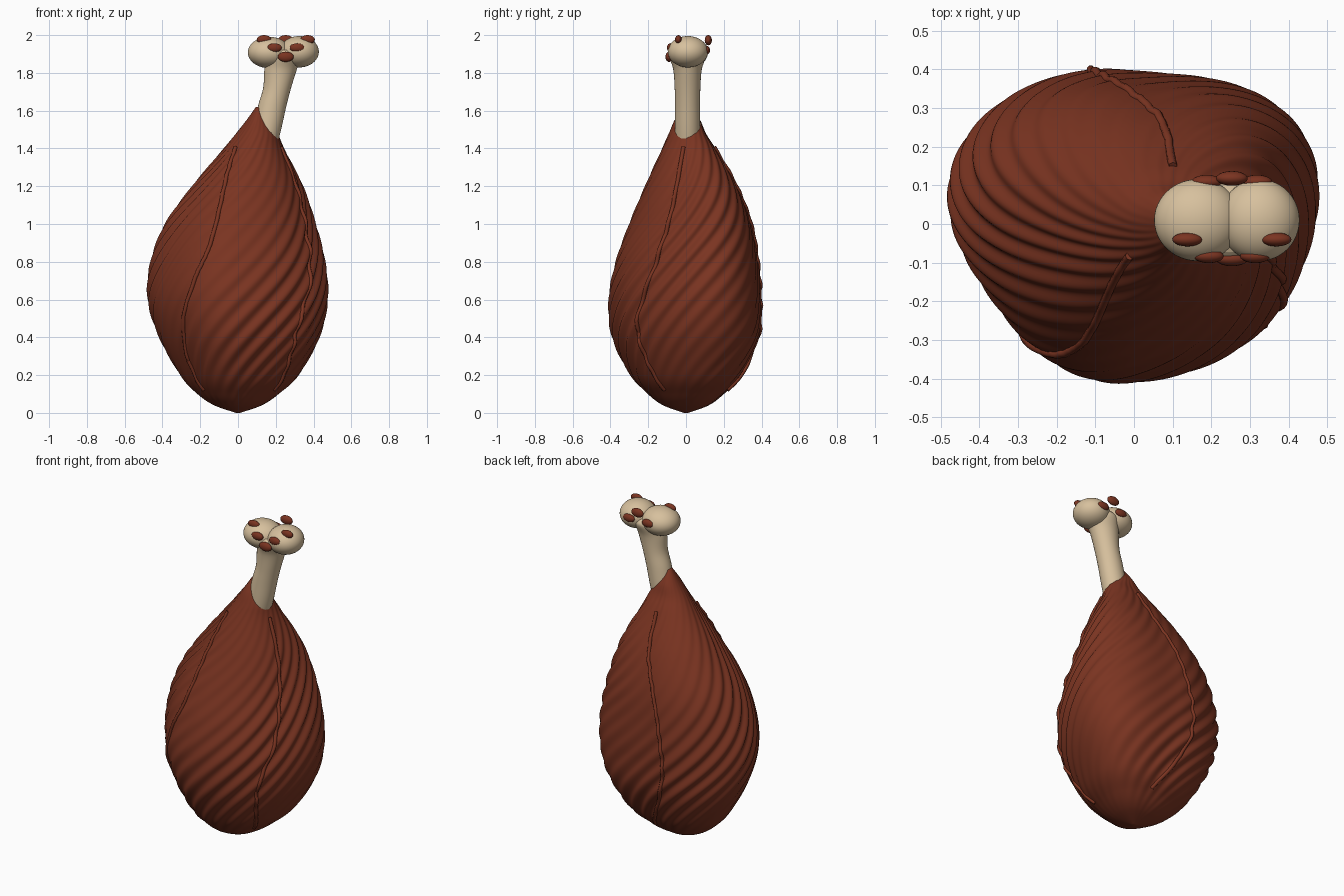
import bpy, bmesh, math
from mathutils import Vector

if "Cube" in bpy.data.objects:
    bpy.data.objects.remove(bpy.data.objects["Cube"])

def material(name, rgb):
    m = bpy.data.materials.new(name)
    m.diffuse_color = (*rgb, 1)
    m.use_nodes = True
    m.node_tree.nodes["Principled BSDF"].inputs["Base Color"].default_value = m.diffuse_color
    return m

MEAT = material("roast brown", (0.195, 0.034, 0.015))
BONE = material("bone cream", (0.68, 0.53, 0.34))

def finish(obj, mat, angle=60):
    obj.data.materials.append(mat)
    bpy.ops.object.select_all(action='DESELECT')
    obj.select_set(True)
    bpy.context.view_layer.objects.active = obj
    bpy.ops.object.shade_smooth_by_angle(angle=math.radians(angle))

def spline(keys, t):
    """Catmull-Rom through a list of equal-length tuples."""
    i = min(int(t), len(keys) - 2)
    u = t - i
    p = [keys[max(0, min(len(keys) - 1, i + k))] for k in (-1, 0, 1, 2)]
    return [0.5 * (2*b + (c - a)*u + (2*a - 5*b + 4*c - d)*u*u + (3*b - a - 3*c + d)*u**3)
            for a, b, c, d in zip(*p)]

def loft(name, rings, mat):
    """Skin closed rings of points and cap both ends."""
    bm = bmesh.new()
    loops = [[bm.verts.new(p) for p in r] for r in rings]
    n = len(loops[0])
    for a, b in zip(loops, loops[1:]):
        for j in range(n):
            bm.faces.new((a[j], a[(j+1) % n], b[(j+1) % n], b[j]))
    bm.faces.new(loops[0][::-1])
    bm.faces.new(loops[-1])
    me = bpy.data.meshes.new(name)
    bm.to_mesh(me)
    bm.free()
    obj = bpy.data.objects.new(name, me)
    bpy.context.collection.objects.link(obj)
    finish(obj, mat)
    return obj

# Meat profile: z, left x, right x, front y, back y
PROFILE = [
    (0.00, -0.01, 0.01, -0.01, 0.01), (0.04, -0.125, 0.125, -0.12, 0.12),
    (0.10, -0.215, 0.215, -0.20, 0.20), (0.20, -0.305, 0.32, -0.29, 0.29),
    (0.40, -0.415, 0.43, -0.385, 0.38), (0.60, -0.472, 0.472, -0.405, 0.395),
    (0.80, -0.455, 0.455, -0.37, 0.38), (1.00, -0.38, 0.405, -0.30, 0.345),
    (1.20, -0.24, 0.34, -0.215, 0.27), (1.40, -0.075, 0.243, -0.125, 0.155),
    (1.48, -0.01, 0.21, -0.09, 0.105), (1.55, 0.045, 0.165, -0.06, 0.075),
    (1.62, 0.095, 0.125, -0.015, 0.025)]
TWIST, RIDGES = 2.1, 24

def meat_point(key, a):
    z, x0, x1, y0, y1 = key
    fade = min(1, z / 0.25) * min(1, (1.62 - z) / 0.3)
    phi = a - TWIST * z
    # spiral ridges, strongest on two opposite sides
    amp = 0.5 - 0.5 * math.cos(2 * (phi + math.radians(27)))
    ridge = fade * (0.006 + 0.018 * amp) * math.sin(RIDGES * phi)
    # soft three-cornered cross-section, fuller on the right
    f = 1 + 0.06 * math.cos(3 * (a - math.radians(20))) + ridge
    f += math.sin(2*a)**2 * (0.075 if math.cos(a) > 0 else -0.045)
    fx = (f * math.cos(a) - 0.032) / 1.012
    fy = (f * math.sin(a) + 0.048) / 1.003
    return Vector(((x0+x1)/2 + (x1-x0)/2*fx, (y0+y1)/2 + (y1-y0)/2*fy, z))

N, STEPS = 240, 216
keys = [spline(PROFILE, (len(PROFILE) - 1) * i / STEPS) for i in range(STEPS + 1)]
loft("meat", [[meat_point(k, 2*math.pi*j/N) for j in range(N)] for k in keys], MEAT)

# Veins lying on the meat: guide points (x, y, z) snapped to its surface
VEINS = [
    [(-0.035, -0.12, 1.41), (-0.07, -0.22, 1.1), (-0.13, -0.31, 0.87), (-0.22, -0.34, 0.68),
     (-0.31, -0.28, 0.4), (-0.31, -0.23, 0.25), (-0.24, -0.17, 0.12)],
    [(0.24, -0.02, 1.41), (0.37, -0.09, 1.1), (0.41, -0.18, 0.8), (0.33, -0.26, 0.5),
     (0.28, -0.23, 0.35), (0.21, -0.13, 0.12)],
    [(0.11, 0.17, 1.41), (0.08, 0.25, 1.2), (0.0, 0.33, 1.0), (-0.06, 0.36, 0.8),
     (-0.10, 0.40, 0.5), (0.06, 0.20, 0.12)]]
for v, guide in enumerate(VEINS):
    cu = bpy.data.curves.new(f"vein_{v+1}", 'CURVE')
    cu.dimensions = '3D'
    cu.bevel_depth = 0.011
    cu.bevel_resolution = 2
    cu.use_fill_caps = True
    sp = cu.splines.new('POLY')
    count = 70
    sp.points.add(count)
    for i in range(count + 1):
        x, y, z = spline(guide, (len(guide) - 1) * i / count)
        k = min(keys, key=lambda q: abs(q[0] - z))
        a = math.atan2((y - (k[3]+k[4])/2) / (k[4]-k[3]), (x - (k[1]+k[2])/2) / (k[2]-k[1]))
        sp.points[i].co = (*meat_point(k, a), 1)
    obj = bpy.data.objects.new(f"vein_{v+1}", cu)
    bpy.context.collection.objects.link(obj)
    bpy.ops.object.select_all(action='DESELECT')
    obj.select_set(True)
    bpy.context.view_layer.objects.active = obj
    bpy.ops.object.convert(target='MESH')
    finish(bpy.context.object, MEAT)

# Bone shaft: z, centre x, half width x, half width y
SHAFT = [(1.25, 0.10, 0.06, 0.06), (1.47, 0.148, 0.073, 0.067), (1.62, 0.18, 0.075, 0.067),
         (1.72, 0.207, 0.074, 0.068), (1.82, 0.226, 0.086, 0.076), (1.89, 0.245, 0.09, 0.098),
         (1.92, 0.247, 0.07, 0.08)]
rings = []
for i in range(41):
    z, cx, rx, ry = spline(SHAFT, (len(SHAFT) - 1) * i / 40)
    rings.append([(cx + rx*math.cos(a), 0.008 + ry*math.sin(a), z)
                  for a in (2*math.pi*j/48 for j in range(48))])
loft("bone_shaft", rings, BONE)

def ellipsoid(name, loc, size, mat, seg=32):
    bpy.ops.mesh.primitive_uv_sphere_add(segments=seg, ring_count=seg // 2, location=loc)
    obj = bpy.context.object
    obj.name = name
    obj.scale = size
    finish(obj, mat)

# Knobs at the bone end, touching in the middle
ellipsoid("bone_knob_left", (0.165, 0.01, 1.908), (0.113, 0.106, 0.083), BONE, 48)
ellipsoid("bone_knob_right", (0.324, 0.01, 1.912), (0.104, 0.106, 0.083), BONE, 48)

# Scraps of meat stuck to the knobs, mirrored about the bone's middle
MID = 0.253
SCRAPS = [("top", 0.115, -0.04, 1.976), ("front", 0.06, -0.083, 1.933),
          ("back", 0.065, 0.109, 1.92)]
for label, dx, y, z in SCRAPS:
    for side, s in (("left", -1), ("right", 1)):
        ellipsoid(f"scrap_{label}_{side}", (MID + s*dx, y, z), (0.039, 0.018, 0.024), MEAT, 20)
ellipsoid("scrap_front_middle", (MID, -0.09, 1.885), (0.042, 0.019, 0.027), MEAT, 20)
ellipsoid("scrap_back_middle", (MID, 0.118, 1.973), (0.041, 0.019, 0.027), MEAT, 20)
